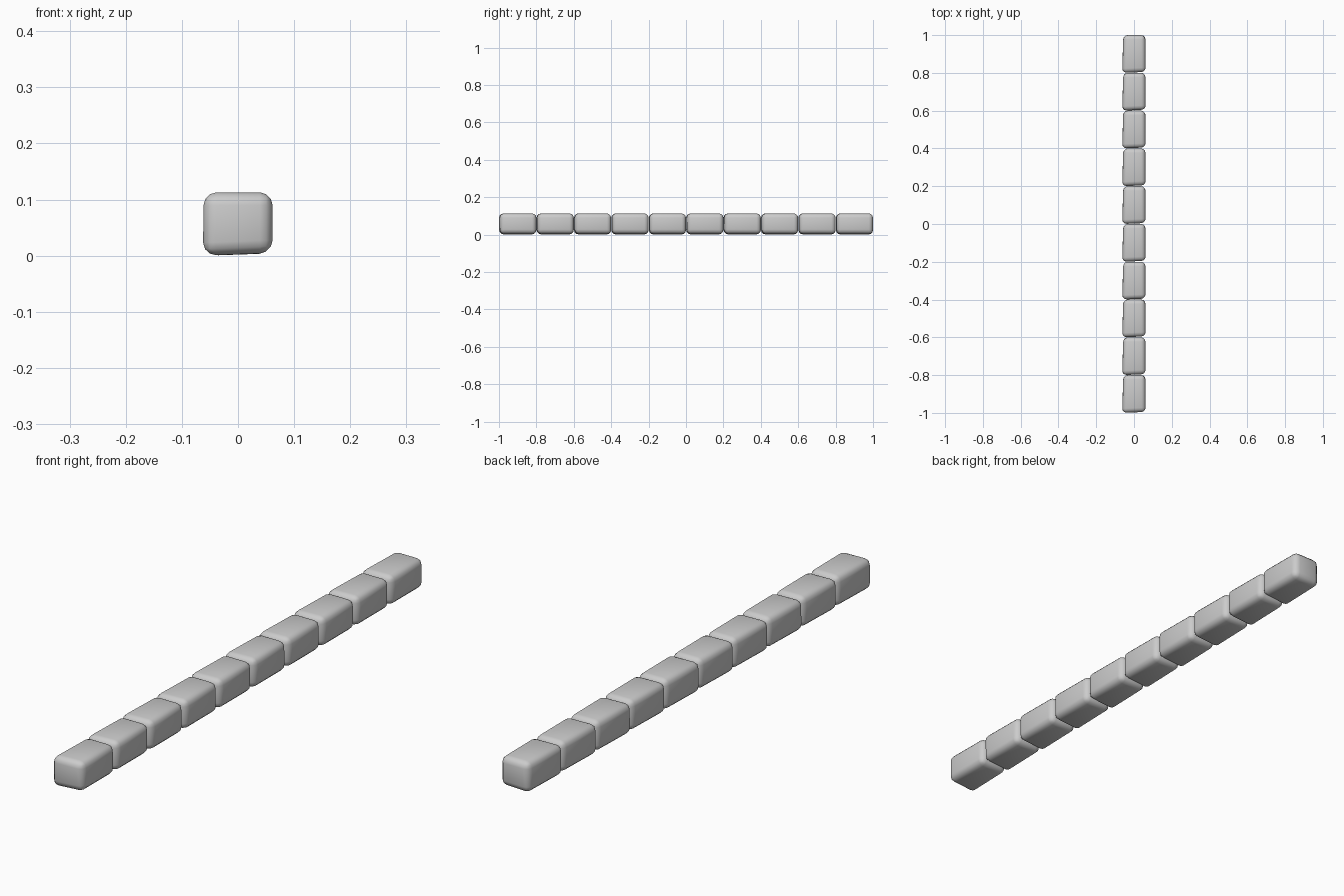
import bpy, bmesh

if "Cube" in bpy.data.objects:
    bpy.data.objects.remove(bpy.data.objects["Cube"])

COUNT, PITCH = 10, 0.2

# Slightly irregular stone block: eight corners, then rounded edges
bm = bmesh.new()
corners = [(-0.063, -0.100, 0.0), (0.062, -0.094, 0.005), (0.061, 0.1, 0.004), (-0.057, 0.1, 0.0),
           (-0.062, -0.100, 0.113), (0.062, -0.095, 0.113), (0.060, 0.1, 0.113), (-0.056, 0.1, 0.113)]
v = [bm.verts.new(c) for c in corners]
for f in [(3, 2, 1, 0), (4, 5, 6, 7), (0, 1, 5, 4), (1, 2, 6, 5), (2, 3, 7, 6), (3, 0, 4, 7)]:
    bm.faces.new([v[i] for i in f])
bmesh.ops.bevel(bm, geom=bm.edges[:], offset=0.023, offset_type='OFFSET',
                segments=3, profile=0.5, affect='EDGES', clamp_overlap=True)
for f in bm.faces:
    f.smooth = True
mesh = bpy.data.meshes.new("curb_block")
bm.to_mesh(mesh)
bm.free()

# Row of identical blocks along y
for i in range(COUNT):
    block = bpy.data.objects.new(f"curb_block_{i + 1}", mesh)
    block.location.y = (i - (COUNT - 1) / 2) * PITCH
    bpy.context.collection.objects.link(block)
